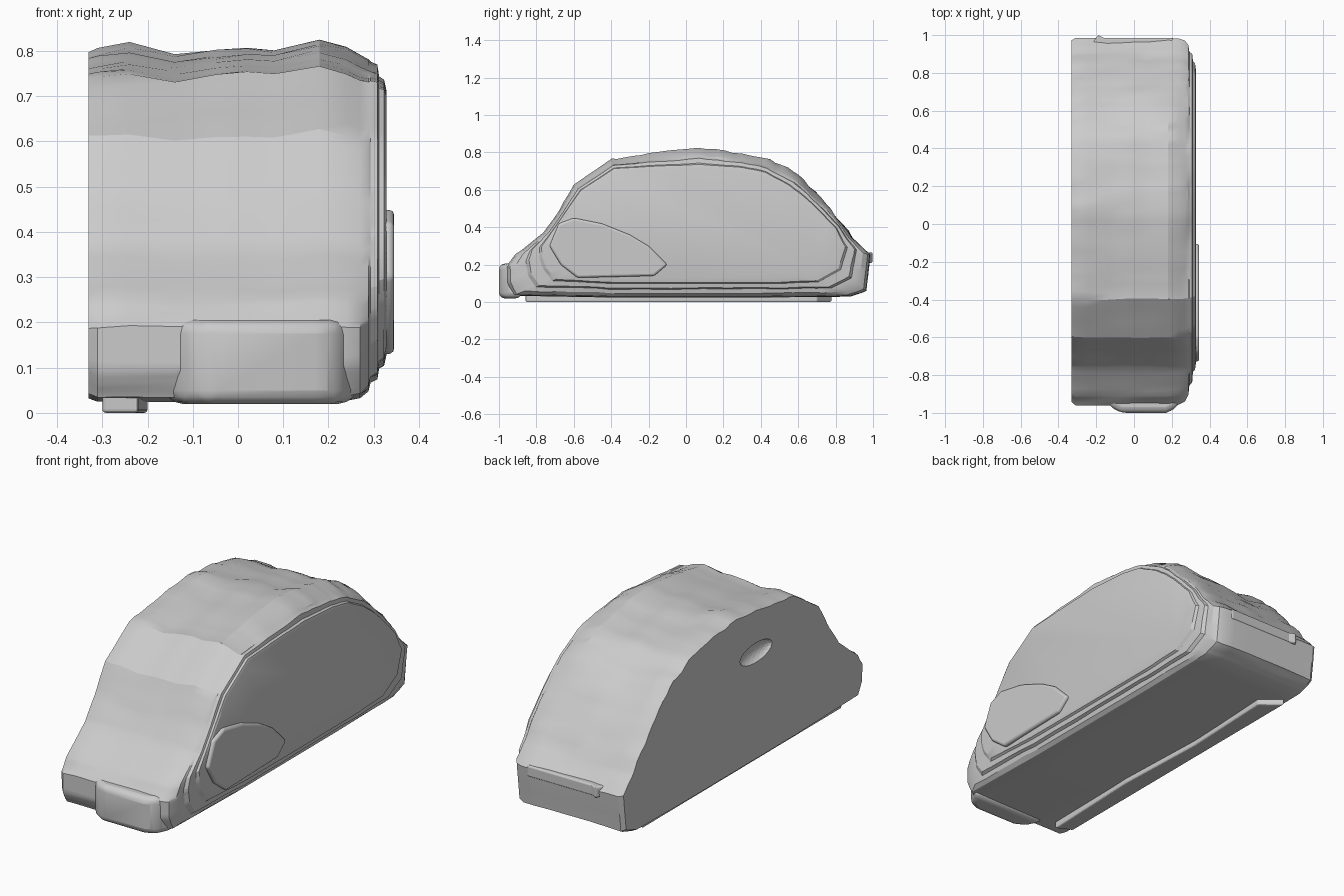
import bpy, bmesh, math
from mathutils import Vector, noise

if "Cube" in bpy.data.objects:
    bpy.data.objects.remove(bpy.data.objects["Cube"])

# matching side profiles (y, z): outer silhouette and inset right-hand door panel
OUTER = [(-.93, .035), (-.96, .10), (-.96, .19), (-.91, .25), (-.76, .37), (-.68, .48),
         (-.60, .62), (-.40, .755), (-.20, .785), (.07, .82), (.30, .785), (.45, .755),
         (.60, .67), (.75, .53), (.89, .34), (.985, .25), (.965, .06), (.88, .03), (.4, .025), (-.4, .025)]
INNER = [(-.62, .15), (-.68, .21), (-.71, .26), (-.73, .31), (-.70, .38), (-.64, .47),
         (-.55, .59), (-.38, .70), (-.20, .705), (.07, .71), (.30, .70), (.42, .675),
         (.54, .61), (.66, .52), (.77, .41), (.81, .31), (.77, .22), (.64, .14), (.4, .13), (-.4, .13)]
# x station, blend towards the inset profile, roof height factor
STATIONS = [(-.33, .07, .985), (-.31, .0, .985), (-.24, 0, .995), (-.14, 0, .97), (-.05, 0, .985),
            (.02, 0, .99), (.08, 0, .985), (.18, 0, 1.012), (.24, .02, .99), (.27, .08, .975),
            (.288, .22, .98), (.293, .42, 1), (.308, .48, 1), (.312, .7, 1), (.323, .76, 1), (.328, .97, 1)]


def finish(name, bm, bevel=0, segments=3):
    bmesh.ops.recalc_face_normals(bm, faces=bm.faces)
    me = bpy.data.meshes.new(name)
    bm.to_mesh(me)
    bm.free()
    ob = bpy.data.objects.new(name, me)
    bpy.context.collection.objects.link(ob)
    if bevel:
        m = ob.modifiers.new("bevel", 'BEVEL')
        m.width, m.segments = bevel, segments
    return ob


def smooth(ob, angle=25):
    bpy.ops.object.select_all(action='DESELECT')
    ob.select_set(True)
    bpy.context.view_layer.objects.active = ob
    bpy.ops.object.shade_smooth_by_angle(angle=math.radians(angle))


def resample(pts, n=5):
    out = []
    for a, b in zip(pts, pts[1:] + pts[:1]):
        out += [Vector(a).lerp(Vector(b), i / n) for i in range(n)]
    return out


def prism(name, pts, axis, lo, hi, bevel):
    bm = bmesh.new()
    make = {'x': lambda p, d: (d, *p), 'z': lambda p, d: (*p, d)}[axis]
    f = bm.faces.new([bm.verts.new(make(p, lo)) for p in pts])
    ext = bmesh.ops.extrude_face_region(bm, geom=[f])
    vs = [v for v in ext['geom'] if isinstance(v, bmesh.types.BMVert)]
    bmesh.ops.translate(bm, verts=vs, vec=Vector(make((0, 0), hi - lo)))
    return finish(name, bm, bevel)


# body: loft across the width, with slight weathered ripples
outer, inner = resample(OUTER), resample(INNER)
bm = bmesh.new()
rings = []
for x, t, h in STATIONS:
    ring = []
    for a, b in zip(outer, inner):
        p = a.lerp(b, t)
        w = 0 if p.y < .05 else .012 * (1 - t)
        n = noise.noise(Vector((x * 5, p.x * 14, p.y * 14)))
        ring.append(bm.verts.new((x, p.x + (n * w if abs(p.x) < .9 else 0), p.y * h + n * w)))
    rings.append(ring)
for r, s in zip(rings, rings[1:]):
    for i in range(len(r)):
        j = (i + 1) % len(r)
        bm.faces.new((r[i], r[j], s[j], s[i]))
bm.faces.new(rings[0])
bm.faces.new(rings[-1])
body = finish("body", bm)

# shallow dent in the left side
bm = bmesh.new()
bmesh.ops.create_icosphere(bm, subdivisions=3, radius=1)
bmesh.ops.scale(bm, verts=bm.verts, vec=(.04, .13, .05))
bmesh.ops.translate(bm, verts=bm.verts, vec=(-.335, -.09, .57))
cutter = finish("dent_cutter", bm)
cutter.hide_render = True
cutter.hide_set(True)
cut = body.modifiers.new("dent", 'BOOLEAN')
cut.operation, cut.object, cut.solver = 'DIFFERENCE', cutter, 'EXACT'
smooth(body)

# front bumper, rounded and bulging forward
bumper = prism("front_bumper", [(-.17, -.88), (-.13, -.965), (-.07, -1), (.17, -1), (.225, -.975),
                                (.27, -.88)], 'z', .02, .205, .03)
smooth(bumper, 40)

# raised panel low on the right side
panel = prism("right_lower_panel", [(-.73, .30), (-.67, .2), (-.58, .13), (-.17, .14), (-.1, .2),
                                    (-.2, .3), (-.3, .36), (-.45, .42), (-.6, .45), (-.68, .42)],
              'x', .29, .345, .012)
smooth(panel, 40)

# rail under the left edge and jagged lip at the rear
prism("underside_rail", [(-.30, -.82), (-.22, -.86), (-.2, -.3), (-.22, .2), (-.2, .7), (-.30, .78)],
      'z', .0, .05, .008)
prism("rear_lip", [(-.24, .93), (-.19, 1), (-.16, .985), (.2, .985), (.25, .93)], 'z', .21, .265, .008)
